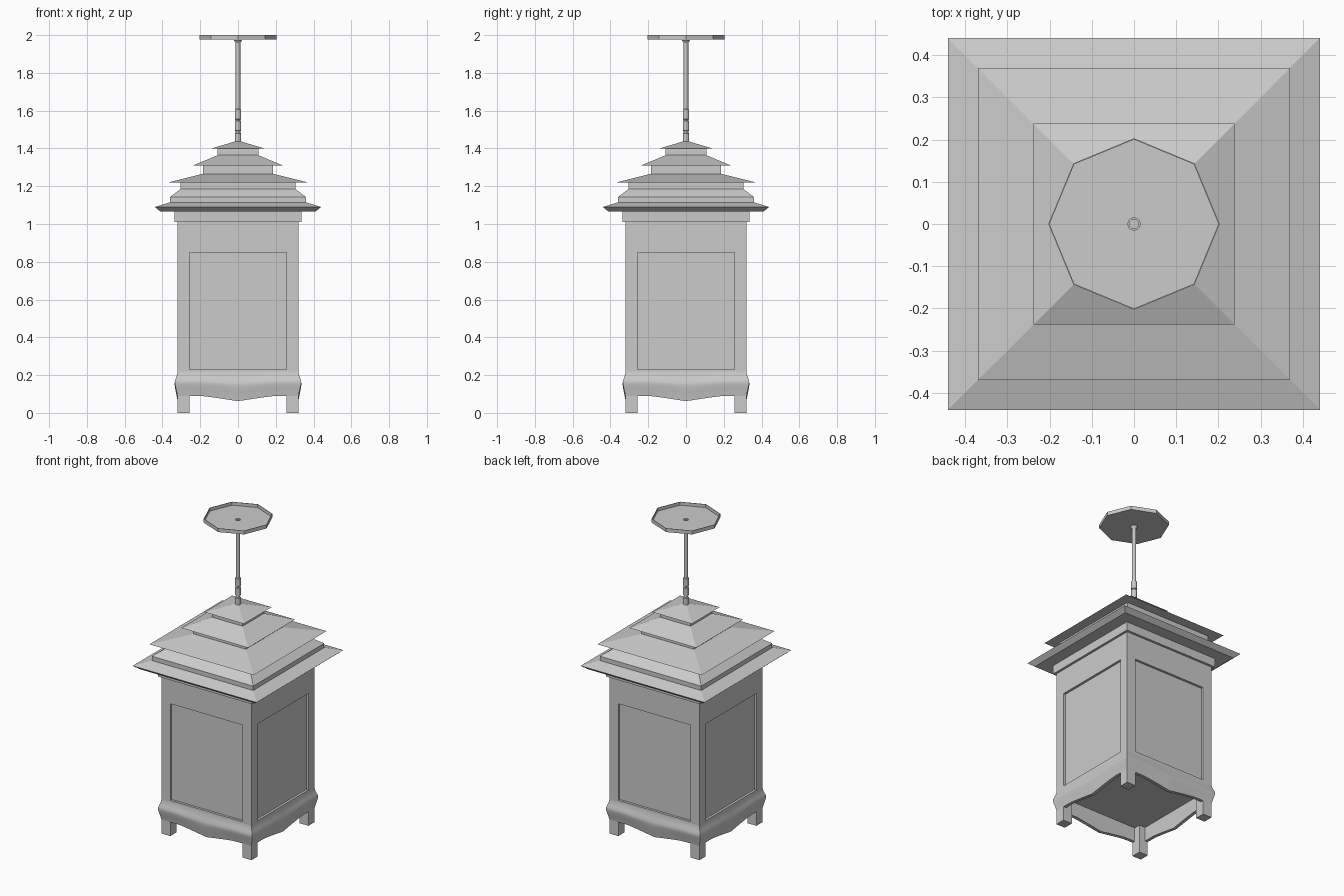
import bpy, bmesh, math
from mathutils import Matrix

if "Cube" in bpy.data.objects:
    bpy.data.objects.remove(bpy.data.objects["Cube"])


def loft(bm, rings, cap_start=False, cap_end=False, smooth=False):
    """Join successive closed rings of points with quads."""
    loops = [[bm.verts.new(p) for p in ring] for ring in rings]
    n = len(loops[0])
    for a, b in zip(loops, loops[1:]):
        for i in range(n):
            j = (i + 1) % n
            bm.faces.new((a[i], a[j], b[j], b[i])).smooth = smooth
    if cap_start:
        bm.faces.new(loops[0][::-1])
    if cap_end:
        bm.faces.new(loops[-1])


def finish(bm, name):
    bmesh.ops.remove_doubles(bm, verts=bm.verts, dist=1e-5)
    bmesh.ops.recalc_face_normals(bm, faces=bm.faces)
    mesh = bpy.data.meshes.new(name)
    bm.to_mesh(mesh)
    bm.free()
    obj = bpy.data.objects.new(name, mesh)
    bpy.context.collection.objects.link(obj)
    return obj


def square(h, z):
    return [(-h, -h, z), (h, -h, z), (h, h, z), (-h, h, z)]


def polygon(r, z, n):
    return [(r * math.cos(2 * math.pi * i / n), r * math.sin(2 * math.pi * i / n), z)
            for i in range(n)]


# Lantern body: four walls, each with a recessed panel
def rect(hx, z0, z1, depth, rot):
    pts = [(-hx, -depth, z0), (hx, -depth, z0), (hx, -depth, z1), (-hx, -depth, z1)]
    return [rot @ Matrix.Translation(p).translation for p in pts]


bm = bmesh.new()
for k in range(4):
    rot = Matrix.Rotation(k * math.pi / 2, 3, 'Z')
    loft(bm, [rect(.32, .22, 1.01, .32, rot), rect(.257, .23, .85, .32, rot),
              rect(.257, .23, .85, .305, rot)], cap_end=True)
finish(bm, "body_panels")

# Bulging skirt with a wavy lower edge, and the recessed floor inside it
US = [-1 + i / 12 for i in range(24)]


def skirt_ring(half, t=None, z=None):
    pts = []
    for k in range(4):
        c, s = round(math.cos(k * math.pi / 2)), round(math.sin(k * math.pi / 2))
        for u in US:
            a = max(0, 1 - abs(u) * .32 / .2)
            bottom = .09 - .028 * a ** 1.15
            zz = z if z is not None else .22 + (bottom - .22) * t
            x, y = u * half, -half
            pts.append((c * x - s * y, s * x + c * y, zz))
    return pts


bm = bmesh.new()
PROFILE = [(.32, 0), (.322, .12), (.328, .26), (.334, .38), (.335, .46),
           (.333, .56), (.328, .72), (.323, .88), (.32, 1)]
loft(bm, [skirt_ring(h, t) for h, t in PROFILE], smooth=True)
loft(bm, [skirt_ring(.32, 1), skirt_ring(.3, 1), skirt_ring(.3, z=.18)], cap_end=True)
skirt = finish(bm, "base_skirt")
bpy.context.view_layer.objects.active = skirt
skirt.select_set(True)
bpy.ops.object.shade_smooth_by_angle(angle=math.radians(30))

# Four square feet
for sx in (-1, 1):
    for sy in (-1, 1):
        bm = bmesh.new()
        bmesh.ops.create_cube(bm, size=1, matrix=Matrix.Translation(
            (sx * .2885, sy * .2885, .09)) @ Matrix.Diagonal((.063, .063, .18, 1)))
        finish(bm, ("front" if sy < 0 else "back") + ("_left" if sx < 0 else "_right") + "_foot")

# Frieze and stepped pagoda roof as one square profile
ROOF = [(.32, 1.01), (.335, 1.01), (.335, 1.065), (.41, 1.065), (.44, 1.09), (.36, 1.115),
        (.36, 1.143), (.305, 1.184), (.305, 1.22), (.37, 1.22), (.185, 1.266), (.185, 1.31),
        (.238, 1.31), (.108, 1.364), (.108, 1.4), (.14, 1.4), (.006, 1.44)]
bm = bmesh.new()
loft(bm, [square(h, z) for h, z in ROOF], cap_end=True)
finish(bm, "tiered_roof")

# Hanging rod with three beads at the bottom and a flared hollow top
ROD = [(.017, 1.43)]
for z in (1.43, 1.495, 1.555):
    ROD += [(.012, z - .003), (.017, z), (.017, z + .05), (.012, z + .053)]
ROD = ROD[2:] + [(.012, 1.958), (.022, 1.975), (.011, 1.975), (.011, 1.9)]
bm = bmesh.new()
loft(bm, [polygon(r, z, 12) for r, z in ROD], cap_start=True, cap_end=True)
finish(bm, "hanging_rod")

# Octagonal ceiling dish, open at the top, with a hole for the rod
DISH = [(.015, 1.976), (.203, 1.976), (.203, 2), (.2, 2), (.2, 1.979), (.015, 1.979),
        (.015, 1.976)]
bm = bmesh.new()
loft(bm, [polygon(r, z, 8) for r, z in DISH])
finish(bm, "ceiling_dish")
